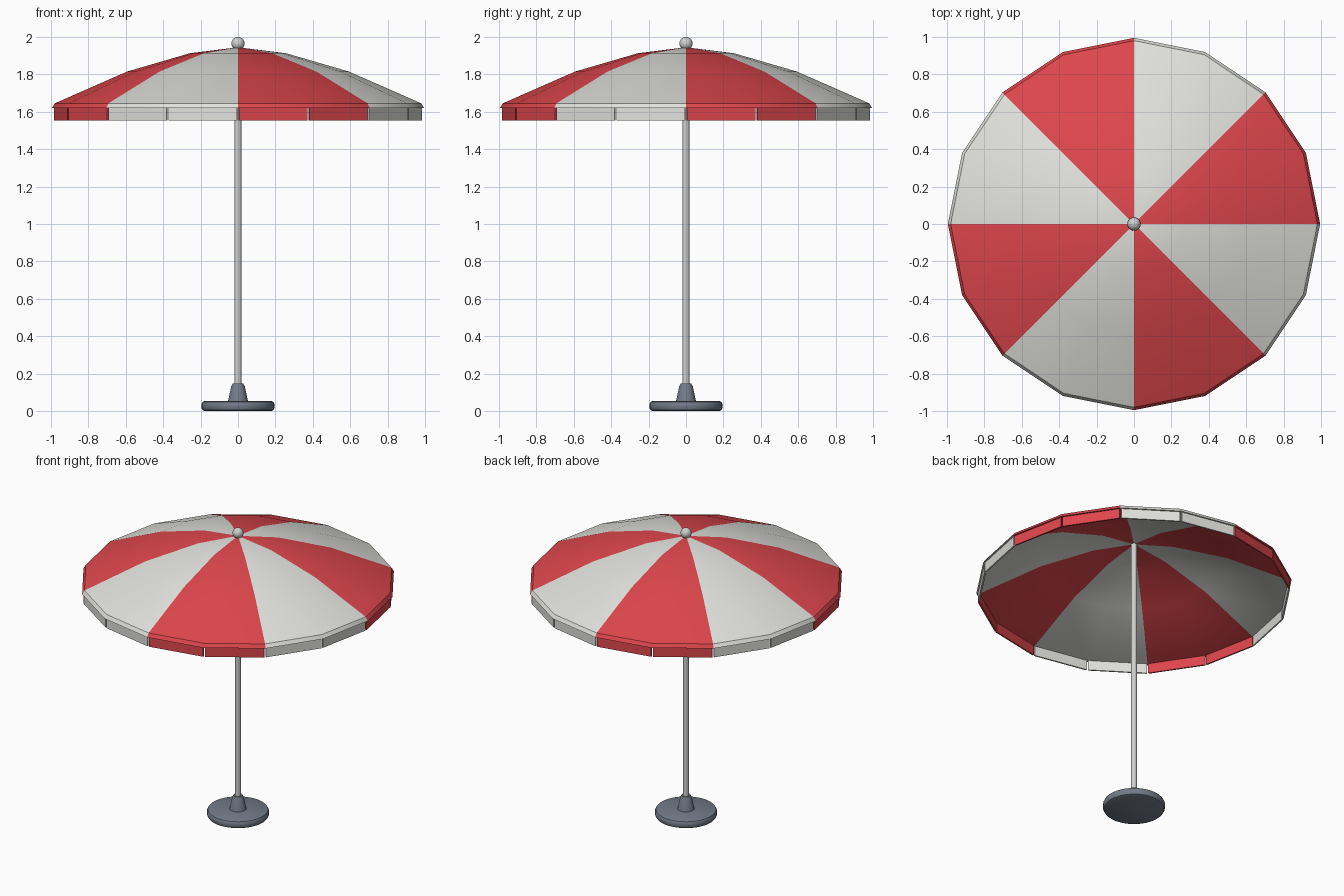
import bpy, bmesh, math
from mathutils import Vector

cube = bpy.data.objects.get("Cube")
if cube:
    bpy.data.objects.remove(cube, do_unlink=True)

SIDES = 16


def material(name, rgb):
    m = bpy.data.materials.new(name)
    m.use_nodes = True
    m.diffuse_color = (*rgb, 1)
    m.node_tree.nodes["Principled BSDF"].inputs["Base Color"].default_value = (*rgb, 1)
    return m


red = material("red_fabric", (0.73, 0.062, 0.072))
white = material("off_white_fabric", (0.75, 0.75, 0.72))
metal = material("pole_grey", (0.62, 0.62, 0.61))
slate = material("base_slate", (0.17, 0.2, 0.25))


def finish(name, bm, mats, smooth=True):
    bmesh.ops.recalc_face_normals(bm, faces=bm.faces)
    mesh = bpy.data.meshes.new(name)
    bm.to_mesh(mesh)
    bm.free()
    obj = bpy.data.objects.new(name, mesh)
    bpy.context.collection.objects.link(obj)
    for m in mats:
        mesh.materials.append(m)
    if smooth:
        bpy.ops.object.select_all(action='DESELECT')
        bpy.context.view_layer.objects.active = obj
        obj.select_set(True)
        bpy.ops.object.shade_smooth_by_angle(angle=math.radians(30))
    return obj


def lathe(profile, steps):
    """Spin an (r, z) profile around the z axis."""
    bm = bmesh.new()
    verts = [bm.verts.new((r, 0, z)) for r, z in profile]
    edges = [bm.edges.new(pair) for pair in zip(verts, verts[1:])]
    bmesh.ops.spin(bm, geom=verts + edges, cent=(0, 0, 0), axis=(0, 0, 1),
                   angle=math.tau, steps=steps, use_duplicate=False)
    bmesh.ops.remove_doubles(bm, verts=bm.verts, dist=0.0005)
    return bm


def stripe(bm):
    """Alternate the two fabrics every eighth of a turn."""
    for f in bm.faces:
        c = f.calc_center_median()
        f.material_index = int((math.atan2(c.y, c.x) % math.tau) / (math.tau / 8)) % 2


# Canopy: thin faceted dome with a small rim lip
canopy = lathe([(0, 1.945), (0.257, 1.913), (0.593, 1.815), (0.98, 1.645),
                (0.995, 1.62), (0.97, 1.62), (0.588, 1.797), (0.254, 1.895),
                (0, 1.927)], SIDES)
stripe(canopy)
finish("canopy", canopy, [red, white])

# Valance: one flat hanging panel per side, with narrow gaps at the corners
valance = bmesh.new()
for i in range(SIDES):
    a, b = (Vector((math.cos(t), math.sin(t), 0)) * 0.985
            for t in (math.tau * i / SIDES, math.tau * (i + 1) / SIDES))
    along = (b - a).normalized()
    inward = -(a + b).normalized() * 0.01
    a, b = a + along * 0.006, b - along * 0.006
    loop = [valance.verts.new(p + Vector((0, 0, 1.553)))
            for p in (a, b, b + inward, a + inward)]
    face = valance.faces.new(loop)
    top = bmesh.ops.extrude_face_region(valance, geom=[face])["geom"]
    bmesh.ops.translate(valance, vec=(0, 0, 0.072),
                        verts=[v for v in top if isinstance(v, bmesh.types.BMVert)])
stripe(valance)
finish("valance", valance, [red, white], smooth=False)

# Pole
finish("pole", lathe([(0, 0.05), (0.019, 0.05), (0.019, 1.935), (0, 1.935)], 24), [metal])

# Ball finial
ball = bmesh.new()
bmesh.ops.create_uvsphere(ball, u_segments=24, v_segments=14, radius=0.035)
bmesh.ops.translate(ball, vec=(0, 0, 1.965), verts=ball.verts)
finish("finial", ball, [metal])

# Base disc with rounded rims
finish("base_disc", lathe([(0, 0), (0.178, 0), (0.189, 0.005), (0.195, 0.016),
                           (0.195, 0.038), (0.189, 0.049), (0.178, 0.054),
                           (0, 0.054)], 40), [slate])

# Tapered pole socket
finish("pole_socket", lathe([(0, 0.05), (0.054, 0.05), (0.036, 0.133),
                             (0.029, 0.146), (0, 0.146)], 32), [slate])
